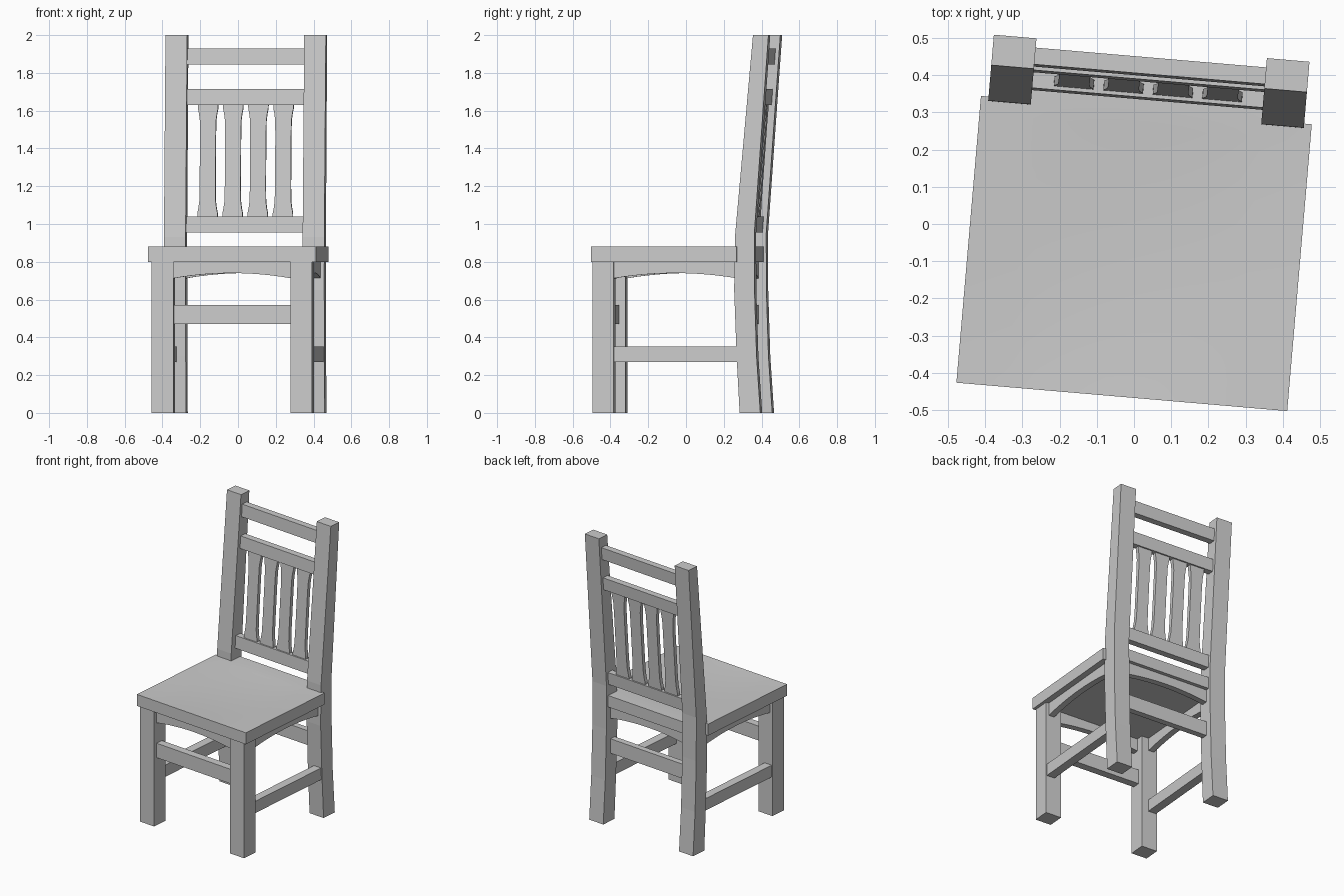
import bpy, bmesh
from math import radians
from mathutils import Matrix, Vector

if "Cube" in bpy.data.objects:
    bpy.data.objects.remove(bpy.data.objects["Cube"])

# the whole chair is turned slightly about the vertical axis
PLACE = Matrix.Rotation(radians(-4.9), 4, 'Z') @ Matrix.Translation((0.007, 0, 0))
OUT, INN = 0.426, 0.311           # outer and inner leg faces


def finish(name, bm):
    bmesh.ops.recalc_face_normals(bm, faces=bm.faces)
    mesh = bpy.data.meshes.new(name)
    bm.to_mesh(mesh)
    bm.free()
    obj = bpy.data.objects.new(name, mesh)
    bpy.context.collection.objects.link(obj)
    obj.matrix_world = PLACE
    return obj


def prism(name, pts, to3d, a, b):
    """Extrude a 2D outline from depth a to depth b."""
    bm = bmesh.new()
    face = bm.faces.new([bm.verts.new(to3d(p, q, a)) for p, q in pts])
    res = bmesh.ops.extrude_face_region(bm, geom=[face])
    shift = Vector(to3d(0, 0, b)) - Vector(to3d(0, 0, a))
    bmesh.ops.translate(bm, vec=shift, verts=[v for v in res['geom'] if isinstance(v, bmesh.types.BMVert)])
    return finish(name, bm)


def along_x(p, q, d): return (d, p, q)      # outline in yz
def along_y(p, q, d): return (p, d, q)      # outline in xz


def rect(a, b, z0, z1): return [(a, z0), (b, z0), (b, z1), (a, z1)]


def arch(a, b):
    """Apron outline with an arched lower edge."""
    n = 12
    low = []
    for i in range(n + 1):
        t = i / n
        low.append((a + (b - a) * t, 0.712 + 0.028 * (1 - (2 * t - 1) ** 2)))
    return low + [(b, 0.81), (a, 0.81)]


# legs, side aprons and side stretchers
post = [(.322, 0), (.432, 0), (.412, .3), (.401, .65), (.400, .95), (.475, 2),
        (.393, 2), (.297, .93), (.293, .65), (.306, .3)]
for side, s in (("left", -1), ("right", 1)):
    prism(f"back_post_{side}", post, along_x, s * INN, s * OUT)
    prism(f"front_leg_{side}", rect(-.459, -.347, 0, .81), along_x, s * INN, s * OUT)
    prism(f"side_apron_{side}", arch(-.35, .31), along_x, s * .363, s * .405)
    prism(f"side_stretcher_{side}", rect(-.355, .32, .27, .352), along_x, s * .361, s * .42)

# front and back aprons and stretchers
prism("front_apron", arch(-.315, .315), along_y, -.437, -.395)
prism("back_apron", arch(-.315, .315), along_y, .318, .360)
prism("front_stretcher", rect(-.315, .315, .47, .57), along_y, -.435, -.382)
prism("back_stretcher", rect(-.315, .315, .47, .57), along_y, .318, .360)


# back rails, leaning with the posts
def lean(z): return .380 + (z - .95) * .0714


for name, z0, z1 in (("lower_rail", .955, 1.04), ("middle_rail", 1.63, 1.715), ("top_rail", 1.845, 1.93)):
    outline = [(lean(z0) - .045, z0), (lean(z0), z0), (lean(z1), z1), (lean(z1) - .045, z1)]
    prism(name, outline, along_x, -.315, .315)

# slats that flare at both ends
levels = [(1.03, .054), (1.06, .053), (1.085, .048), (1.12, .0435), (1.2, .042), (1.335, .042),
          (1.47, .042), (1.55, .0435), (1.585, .048), (1.61, .053), (1.64, .054)]
for i in range(4):
    c = -.2 + i * .1335
    outline = [(c - w, z) for z, w in levels] + [(c + w, z) for z, w in reversed(levels)]
    slat = prism(f"slat_{i + 1}", outline, along_y, -.035, -.010)
    for v in slat.data.vertices:
        v.co.y += lean(v.co.z)

# seat: gently scooped board notched around the back posts
HX, Y0, Y1, Y2 = .4465, -.466, .308, .385
xs = [-HX] + [-INN + 2 * INN * i / 14 for i in range(15)] + [HX]
ys = [Y0 + (Y1 - Y0) * i / 16 for i in range(17)] + [Y2]


def seat_height(x, y):
    u, v = x / HX, (y - (Y0 + Y1) / 2) / ((Y1 - Y0) / 2)
    return .88 - .012 * max(0, 1 - u * u) * max(0, 1 - v * v)


bm = bmesh.new()
grid = [[bm.verts.new((x, y, seat_height(x, y))) for y in ys] for x in xs]
for i in range(len(xs) - 1):
    for j in range(len(ys) - 1):
        if j == len(ys) - 2 and i in (0, len(xs) - 2):
            continue
        bm.faces.new((grid[i][j], grid[i + 1][j], grid[i + 1][j + 1], grid[i][j + 1]))
bmesh.ops.delete(bm, geom=[v for v in bm.verts if not v.link_faces], context='VERTS')
res = bmesh.ops.extrude_face_region(bm, geom=bm.faces[:])
for v in res['geom']:
    if isinstance(v, bmesh.types.BMVert):
        v.co.z = .80
seat = finish("seat", bm)
bpy.ops.object.select_all(action='DESELECT')
seat.select_set(True)
bpy.context.view_layer.objects.active = seat
bpy.ops.object.shade_smooth_by_angle(angle=radians(30))
